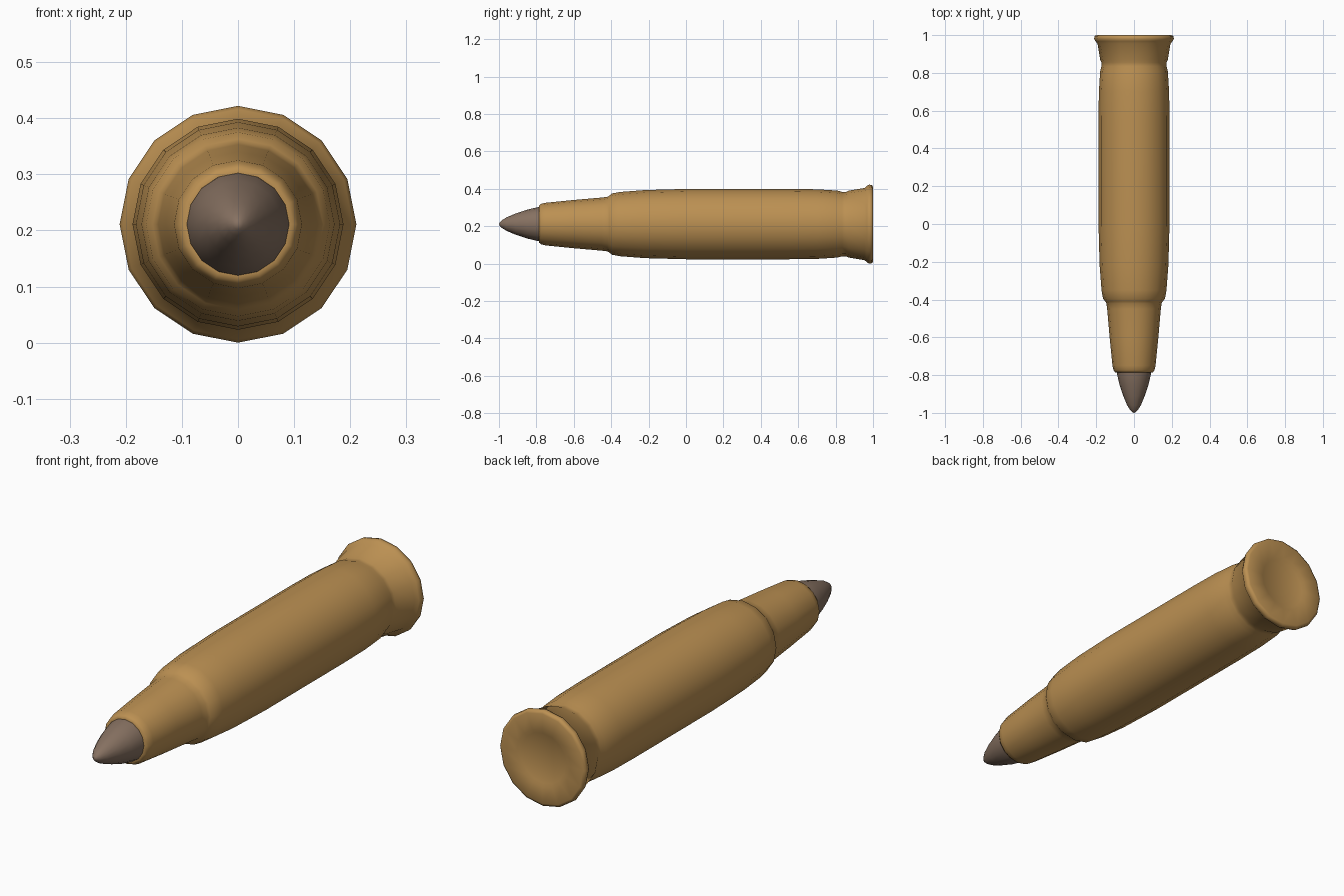
import bpy, bmesh, math

if "Cube" in bpy.data.objects:
    bpy.data.objects.remove(bpy.data.objects["Cube"])

SIDES = 16
CENTRE_Z = 0.211

def material(name, rgb):
    m = bpy.data.materials.new(name)
    m.diffuse_color = (*rgb, 1)
    m.use_nodes = True
    m.node_tree.nodes["Principled BSDF"].inputs["Base Color"].default_value = m.diffuse_color
    return m

def lathe(name, profile, mat):
    """Revolve (y, radius) points around the y axis; zero radius makes a pole."""
    bm = bmesh.new()
    rings = []
    for y, r in profile:
        if r == 0:
            rings.append([bm.verts.new((0, y, CENTRE_Z))] * SIDES)
        else:
            rings.append([bm.verts.new((r * math.sin(math.tau * i / SIDES), y,
                                        CENTRE_Z + r * math.cos(math.tau * i / SIDES)))
                          for i in range(SIDES)])
    for a, b in zip(rings, rings[1:]):
        for i in range(SIDES):
            j = (i + 1) % SIDES
            bm.faces.new(list(dict.fromkeys((a[i], a[j], b[j], b[i]))))
    bmesh.ops.recalc_face_normals(bm, faces=bm.faces)
    for f in bm.faces:
        f.smooth = True
    mesh = bpy.data.meshes.new(name)
    bm.to_mesh(mesh)
    bm.free()
    mesh.materials.append(mat)
    ob = bpy.data.objects.new(name, mesh)
    bpy.context.collection.objects.link(ob)
    return ob

brass = material("brass", (0.50, 0.28, 0.085))
grey_brown = material("grey brown metal", (0.24, 0.165, 0.12))

# Brass case: closed mouth, neck, shoulder, body, groove, rim and recessed base
lathe("case", [
    (-0.775, 0), (-0.785, 0.088), (-0.787, 0.098), (-0.775, 0.108), (-0.75, 0.114),
    (-0.60, 0.129), (-0.45, 0.142), (-0.42, 0.146), (-0.41, 0.152), (-0.395, 0.164),
    (-0.35, 0.172), (-0.22, 0.182), (0.0, 0.188), (0.55, 0.188), (0.70, 0.186),
    (0.81, 0.179), (0.835, 0.172), (0.855, 0.172), (0.87, 0.179), (0.955, 0.193),
    (0.968, 0.205), (0.98, 0.211), (0.995, 0.209), (1.0, 0.198),
    (1.0, 0.125), (0.993, 0.11), (0.993, 0)], brass)

# Pointed bullet seated in the case mouth
lathe("bullet", [
    (-0.74, 0.094), (-0.79, 0.091), (-0.85, 0.077), (-0.91, 0.057),
    (-0.96, 0.036), (-0.985, 0.020), (-0.996, 0.009), (-1.0, 0)], grey_brown)
